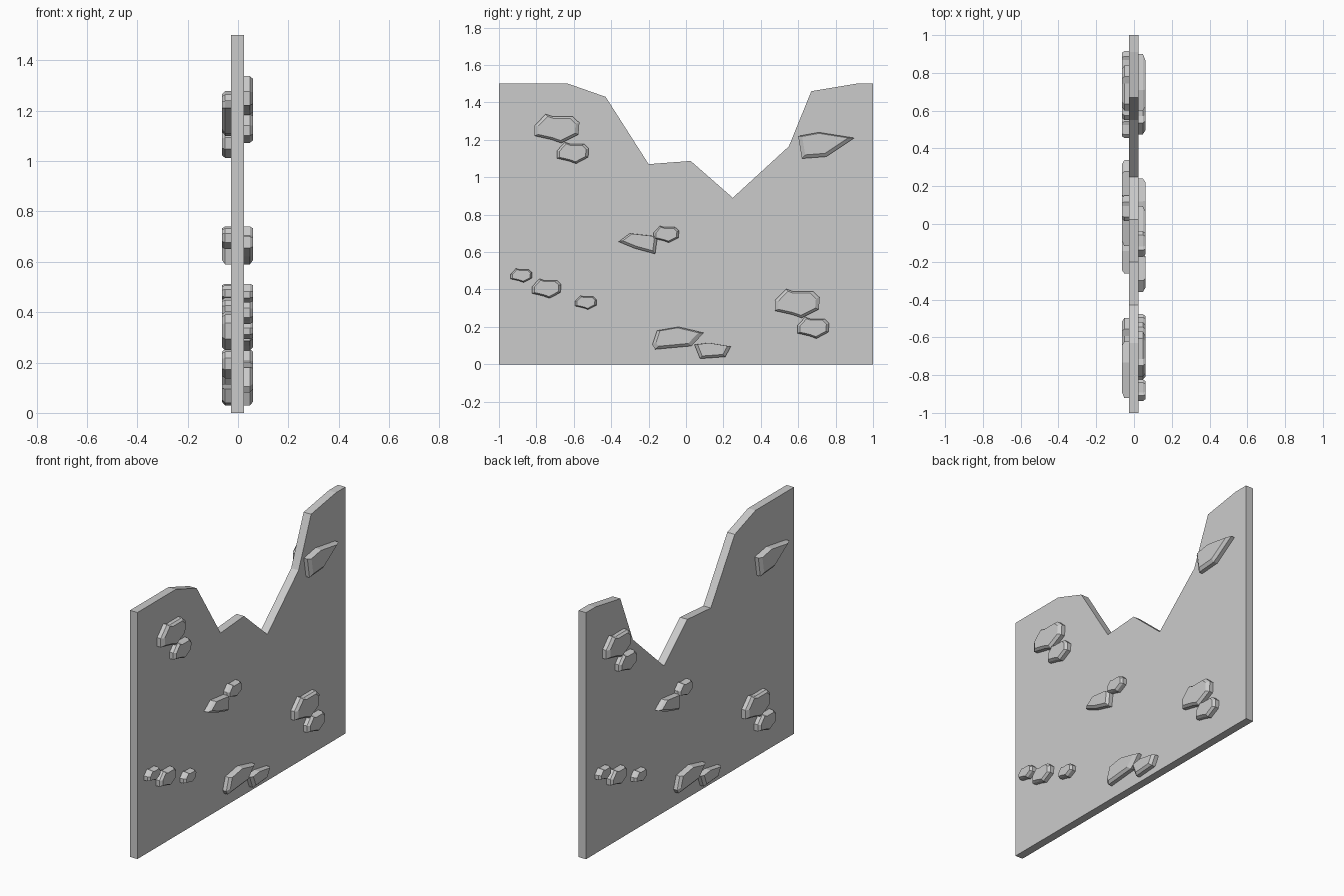
import bpy, bmesh

if "Cube" in bpy.data.objects:
    bpy.data.objects.remove(bpy.data.objects["Cube"])

X0 = -0.002          # centre plane of the wall
WALL, SHOULDER, FACE = 0.025, 0.049, 0.0625   # distances from that plane


def loft(name, rings):
    """Closed solid through rings of equal point count."""
    bm = bmesh.new()
    loops = [[bm.verts.new(p) for p in ring] for ring in rings]
    n = len(loops[0])
    for a, b in zip(loops, loops[1:]):
        for i in range(n):
            j = (i + 1) % n
            bm.faces.new((a[i], a[j], b[j], b[i]))
    bm.faces.new(loops[0][::-1])
    bm.faces.new(loops[-1])
    bmesh.ops.recalc_face_normals(bm, faces=bm.faces)
    mesh = bpy.data.meshes.new(name)
    bm.to_mesh(mesh)
    bm.free()
    obj = bpy.data.objects.new(name, mesh)
    bpy.context.collection.objects.link(obj)
    return obj


def stone(name, pts, side, inset, lift):
    """Chamfered stone; side -1 turns it half a turn onto the other face."""
    cy = sum(p[0] for p in pts) / len(pts)
    cz = sum(p[1] for p in pts) / len(pts)
    small = [(cy + (y - cy) * inset, cz + (z - cz) * inset + lift) for y, z in pts]
    rings = [(0.01, pts), (SHOULDER, pts), (FACE, small)]
    loft(name, [[(X0 + side * d, side * y, z) for y, z in ring] for d, ring in rings])


# Broken wall panel
outline = [(-1, 0), (1, 0), (1, 1.5), (0.91, 1.5), (0.67, 1.46), (0.55, 1.165),
           (0.25, 0.89), (0.025, 1.087), (-0.2, 1.07), (-0.43, 1.43),
           (-0.63, 1.5), (-1, 1.5)]
loft("broken_wall", [[(X0 + s * WALL, y, z) for y, z in outline] for s in (-1, 1)])

# Rounded stones: unit profile, then centre y, centre z, width, height
pebble = [(-0.5, 0.1), (-0.25, 0.5), (-0.1, 0.42), (0.35, 0.42), (0.5, 0.2),
          (0.48, -0.2), (0.1, -0.5), (-0.12, -0.38), (-0.5, -0.25)]
pebbles = [(-0.69, 1.26, 0.24, 0.155), (-0.605, 1.13, 0.17, 0.115),
           (-0.105, 0.695, 0.135, 0.09), (-0.88, 0.475, 0.115, 0.075),
           (-0.745, 0.405, 0.155, 0.105), (-0.535, 0.33, 0.115, 0.075),
           (0.595, 0.325, 0.24, 0.155), (0.68, 0.195, 0.17, 0.115)]

# Pointed stone shards
shards = [
    [(0.60, 1.22), (0.71, 1.24), (0.90, 1.21), (0.75, 1.11), (0.62, 1.10)],
    [(-0.155, 0.18), (-0.04, 0.2), (0.095, 0.168), (0.03, 0.098), (-0.165, 0.08), (-0.18, 0.105)],
    [(0.045, 0.105), (0.12, 0.115), (0.24, 0.095), (0.21, 0.04), (0.075, 0.03)],
    [(-0.36, 0.655), (-0.30, 0.70), (-0.165, 0.685), (-0.155, 0.665), (-0.165, 0.59), (-0.275, 0.62)],
]

# Both faces carry the pattern, slightly shifted on the left face
for side, label in ((1, "right"), (-1, "left")):
    for i, (cy, cz, w, h) in enumerate(pebbles):
        dy, dz = (0, 0) if side > 0 else (-0.03, -0.06) if i < 2 else (0.022, 0)
        pts = [(cy + dy + u * w, cz + dz + v * h) for u, v in pebble]
        stone(f"{label}_pebble_{i + 1}", pts, side, 0.83, 0)
    for i, pts in enumerate(shards):
        dy = 0 if side > 0 else 0.022
        stone(f"{label}_shard_{i + 1}", [(y + dy, z) for y, z in pts], side, 0.82, 0.006)
